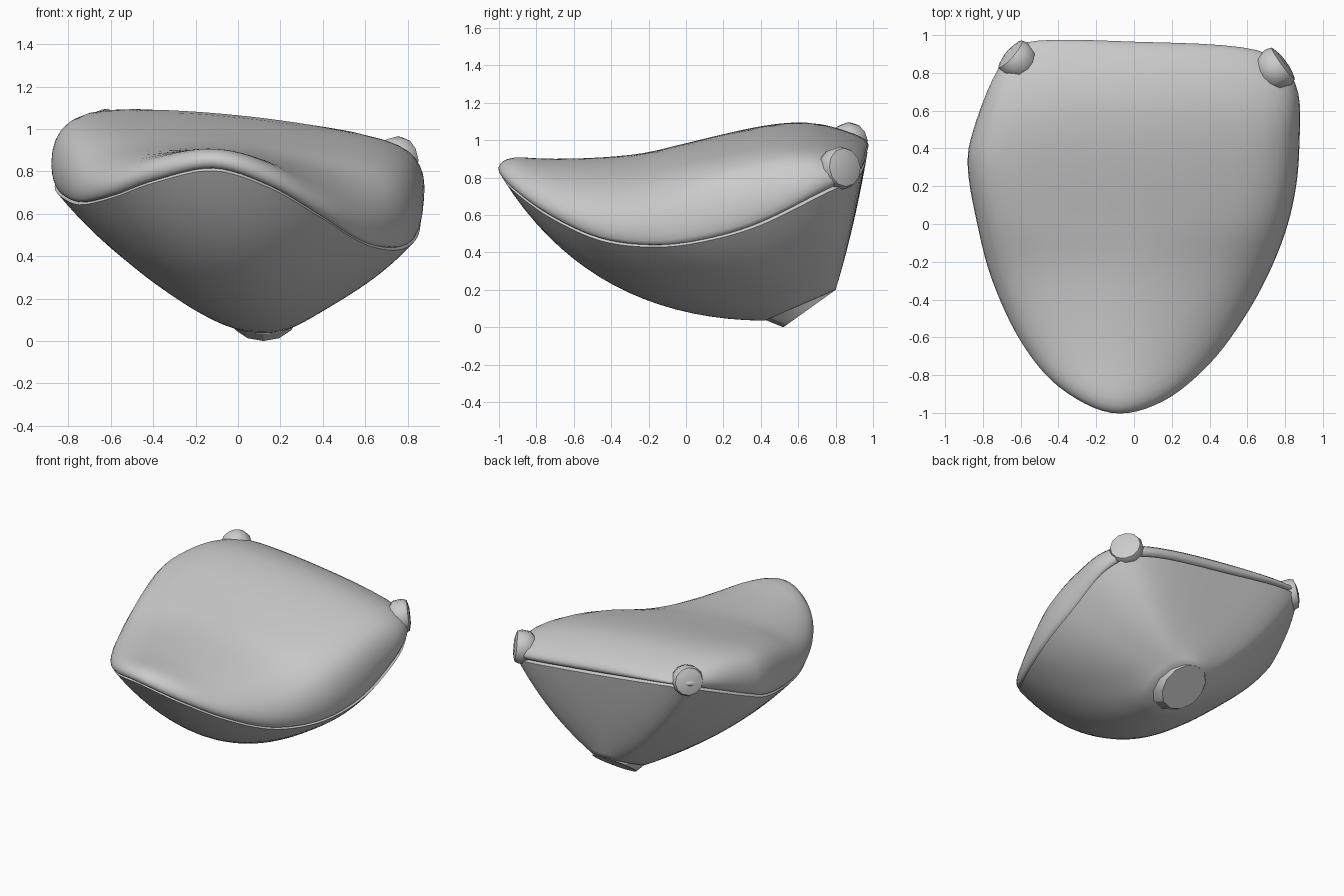
import bpy, bmesh, math
from mathutils import Vector

if "Cube" in bpy.data.objects:
    bpy.data.objects.remove(bpy.data.objects["Cube"])

# Rim outline: x, y, seam height
RIM = [(-.12, -1, .815), (.15, -.94, .735), (.4, -.74, .595), (.6, -.47, .475), (.75, -.18, .44),
       (.84, .1, .47), (.875, .4, .555), (.855, .74, .72), (.65, .92, .81), (0, .965, .9),
       (-.58, .96, .97), (-.73, .8, .92), (-.85, .5, .8), (-.88, .3, .73), (-.83, 0, .675),
       (-.75, -.3, .655), (-.6, -.62, .69), (-.4, -.86, .76)]
# Crest profile of the cushion: y, z
CREST = [(-1.1, .93), (-.95, .915), (-.7, .888), (-.3, .905), (0, .96), (.4, 1.045),
         (.65, 1.065), (.85, 1.03), (1.1, .96), (1.3, .9)]


def spline(a, b, c, d, t):
    return .5 * (2 * b + (c - a) * t + (2 * a - 5 * b + 4 * c - d) * t * t
                 + (3 * b - a - 3 * c + d) * t ** 3)


def smooth_loop(pts, n=6):
    v = [Vector(p) for p in pts]
    m = len(v)
    return [spline(v[i - 1], v[i], v[(i + 1) % m], v[(i + 2) % m], j / n)
            for i in range(m) for j in range(n)]


def smooth_line(pts, n=6):
    v = [Vector(p) for p in pts]
    return [spline(v[max(i - 1, 0)], v[i], v[i + 1], v[min(i + 2, len(v) - 1)], j / n)
            for i in range(len(v) - 1) for j in range(n)]


LINE = smooth_line(CREST)


def crest(x, y):
    for a, b in zip(LINE, LINE[1:]):
        if y <= b.x:
            z = a.y + (b.y - a.y) * (y - a.x) / (b.x - a.x)
            break
    front = (math.sqrt(y * y + .02) - y) / 2
    return z - .1 * x - .08 * x * x - .55 * front * (x + .1) ** 2


def loft(name, rings, cap_start=False, cap_end=False, angle=50):
    bm = bmesh.new()
    loops = [[bm.verts.new(p) for p in r] for r in rings]
    n = len(loops[0])
    for a, b in zip(loops, loops[1:]):
        for i in range(n):
            j = (i + 1) % n
            bm.faces.new((a[i], a[j], b[j], b[i]))
    for flag, loop in ((cap_start, loops[0]), (cap_end, loops[-1])):
        if flag:
            bm.faces.new(loop)
    bmesh.ops.recalc_face_normals(bm, faces=bm.faces)
    # Open lofts: make sure the outside faces away from the body centre
    mid = Vector((0, .1, .6))
    if len(loops[0]) > 50 and sum((f.calc_center_median() - mid).dot(f.normal) * f.calc_area()
                                  for f in bm.faces) < 0:
        bmesh.ops.reverse_faces(bm, faces=bm.faces)
    me = bpy.data.meshes.new(name)
    bm.to_mesh(me)
    bm.free()
    ob = bpy.data.objects.new(name, me)
    bpy.context.collection.objects.link(ob)
    bpy.ops.object.select_all(action='DESELECT')
    ob.select_set(True)
    bpy.context.view_layer.objects.active = ob
    bpy.ops.object.shade_smooth_by_angle(angle=math.radians(angle))


def ring(c, e1, e2, angs):
    return [Vector(c) + Vector(e1) * math.cos(a) + Vector(e2) * math.sin(a) for a in angs]


rim = smooth_loop(RIM)
angles = [math.atan2(p.y, p.x) for p in rim]

# Cushion: rolled edge, then a gently curved top
ROLL = [(.96, 0), (.975, .01), (.988, .08), (.997, .19), (1, .33), (.995, .48), (.98, .63),
        (.955, .76), (.92, .86), (.87, .93), (.8, .975), (.7, 1), (.6, 1), (.48, 1),
        (.36, 1), (.24, 1), (.12, 1), (.03, 1)]
loft("cushion_top", [[Vector((p.x * s, p.y * s, p.z + (crest(p.x * s, p.y * s) - p.z) * f))
                      for p in rim] for s, f in ROLL], cap_end=True, angle=70)

# Lower shell: rolled lip, then bulged walls running from the seam down to the foot
neck = ring((.12, .61, .118), (.18, 0, 0), (0, .19, .083), angles)
rings = [[Vector((p.x * .95, p.y * .95, p.z + .012)) for p in rim]]
for k in range(19):
    t = k / 18
    r = []
    for p, b, a in zip(rim, neck, angles):
        back, front = max(0, math.sin(a)), max(0, -math.sin(a))
        w = .975 + .02 * back
        s = Vector((p.x * w, p.y * w, p.z - .012))
        m = s.lerp(b, .4 - .06 * front ** 2)
        m.z = b.z + (s.z - b.z) * (.3 - .29 * front ** 2 + .15 * back ** 2)
        r.append(s * (1 - t) ** 2 + m * 2 * t * (1 - t) + b * t * t)
    rings.append(r)
loft("lower_shell", rings, cap_end=True, angle=60)

# Foot: faceted tilted plug
angs = [2 * math.pi * i / 12 for i in range(12)]
loft("foot_plug", [ring((.12, .61, .122), (.175, 0, 0), (0, .188, .082), angs),
                   ring((.12, .66, .1), (.15, 0, 0), (0, .14, .1), angs)], True, True, 25)


# Corner sockets: short flared stubs with a faceted end
def socket(name, tip, direction, r):
    d = Vector(direction).normalized()
    e1 = d.cross(Vector((0, 0, 1))).normalized()
    e2 = e1.cross(d)
    tip = Vector(tip)
    loft(name, [ring(tip + d * o, e1 * r * k, e2 * r * k, angs)
                for o, k in ((-.13, .6), (-.09, .95), (-.03, 1), (0, .9), (.012, .5))],
         True, True, 40)


socket("right_socket", (.79, .85, .855), (.75, .55, .1), .115)
socket("left_socket", (-.655, .9, 1.0), (-.7, .6, .2), .105)

# Small fin on the back above the foot
loft("rear_fin", [[Vector((.1, .81, .25)), Vector((.15, .81, .25)), Vector((.125, .75, .27))],
                  [Vector((.11, .86, .43)), Vector((.125, .86, .43)), Vector((.118, .8, .43))]],
     True, True, 20)
